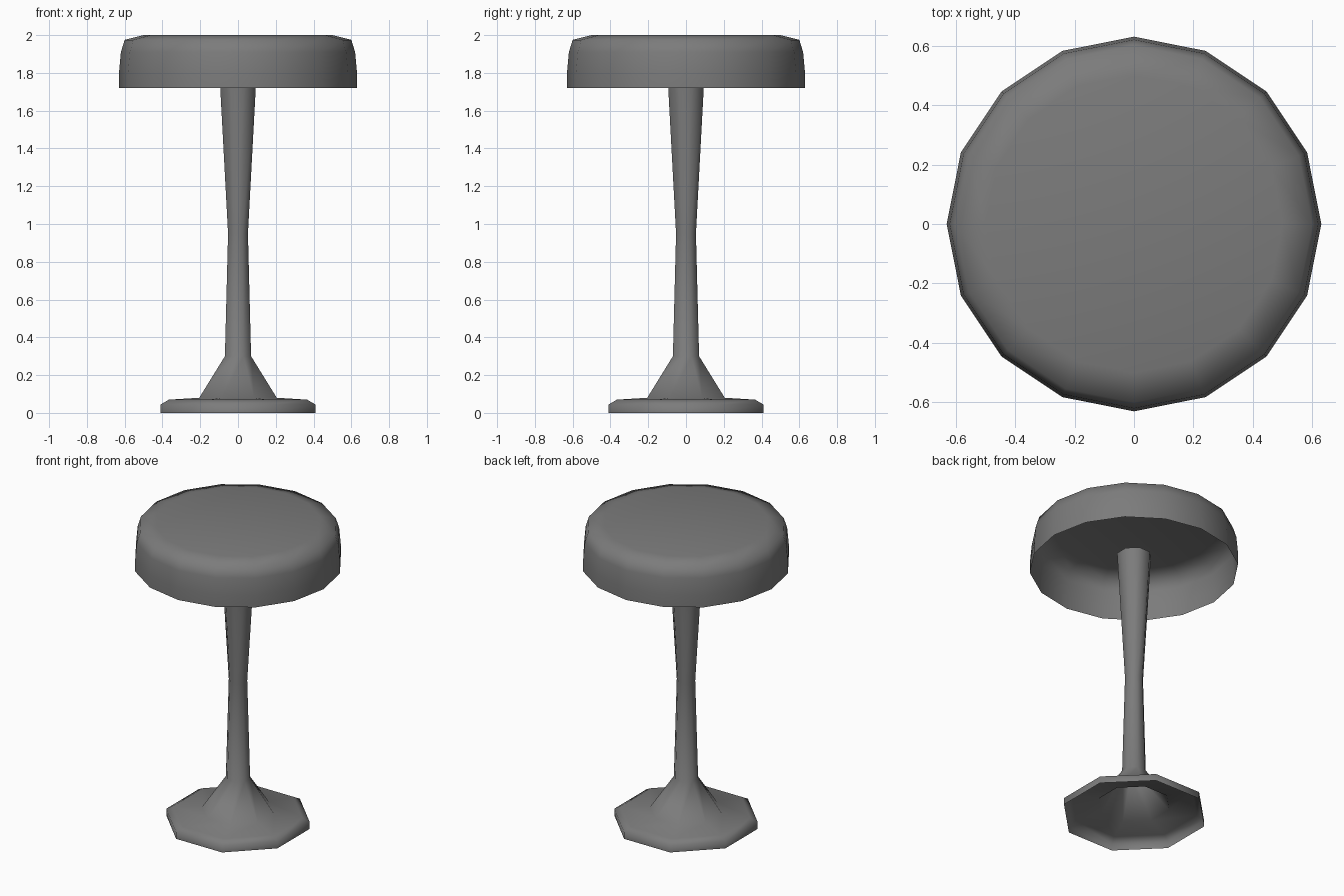
import bpy
import bmesh
from math import pi, cos, sin

cube = bpy.data.objects.get("Cube")
if cube:
    bpy.data.objects.remove(cube, do_unlink=True)

# Single dark grey colour
grey = bpy.data.materials.new("dark grey")
grey.use_nodes = True
colour = (0.2, 0.2, 0.2, 1)
grey.diffuse_color = colour
grey.node_tree.nodes["Principled BSDF"].inputs["Base Color"].default_value = colour


def lathe(name, profile, sides, turn=0.0, cap_top=False):
    """Revolve (radius, height) points, bottom to top, into an open shell."""
    bm = bmesh.new()
    angles = [turn + 2 * pi * i / sides for i in range(sides)]
    rings = [[bm.verts.new((r * cos(a), r * sin(a), z)) for a in angles]
             for r, z in profile]
    for low, high in zip(rings, rings[1:]):
        for i in range(sides):
            j = (i + 1) % sides
            bm.faces.new((low[i], low[j], high[j], high[i]))
    if cap_top:
        bm.faces.new(rings[-1])
    for face in bm.faces:
        face.smooth = True
    mesh = bpy.data.meshes.new(name)
    bm.to_mesh(mesh)
    bm.free()
    mesh.materials.append(grey)
    obj = bpy.data.objects.new(name, mesh)
    bpy.context.collection.objects.link(obj)
    return obj


# Round cushion, hollow underneath
lathe("seat", [(0.63, 1.72), (0.63, 1.8), (0.62, 1.91), (0.6, 1.975), (0.5, 2.0)],
      16, cap_top=True)

# Octagonal foot flaring into the waisted stem, hollow underneath
lathe("pedestal", [(0.443, 0), (0.443, 0.045), (0.396, 0.07), (0.222, 0.08),
                   (0.075, 0.3), (0.057, 0.95), (0.107, 1.81)],
      8, turn=pi / 8)
